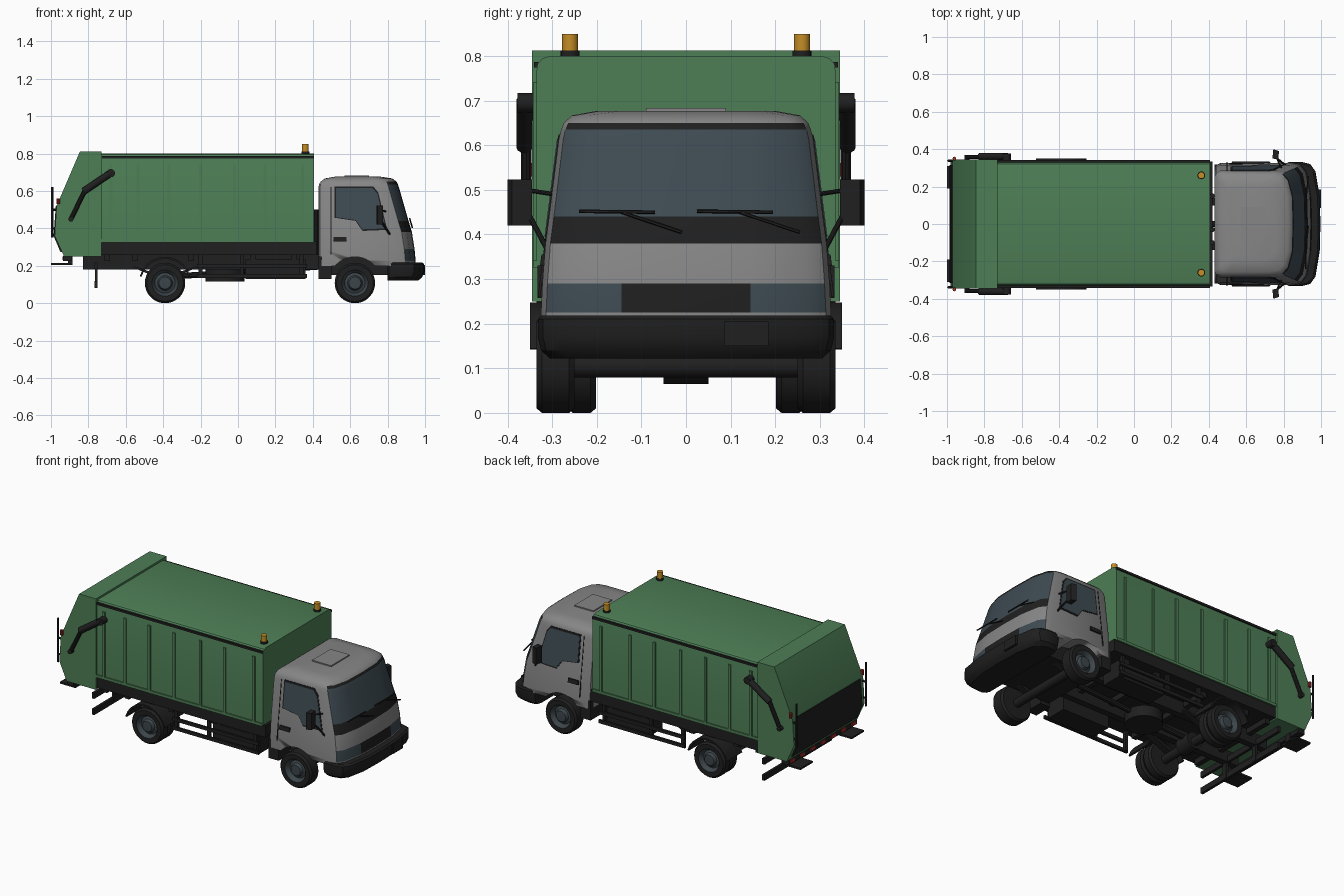
import bpy, bmesh, math
from mathutils import Vector, Matrix

if "Cube" in bpy.data.objects:
    bpy.data.objects.remove(bpy.data.objects["Cube"])


def material(name, r, g, b):
    m = bpy.data.materials.new(name)
    m.use_nodes = True
    m.diffuse_color = (r, g, b, 1)
    m.node_tree.nodes["Principled BSDF"].inputs["Base Color"].default_value = (r, g, b, 1)
    return m


GREEN = material("body_green", .075, .21, .092)
GREY = material("cab_grey", .24, .24, .24)
BLACK = material("trim_black", .014, .014, .014)
GLASS = material("glass_blue_grey", .048, .07, .085)
AMBER = material("beacon_amber", .55, .27, .02)
RED = material("marker_red", .35, .025, .02)
RIM = material("rim_steel", .045, .06, .068)


def finish(name, bm, mats, rule=None, smooth=True):
    bmesh.ops.recalc_face_normals(bm, faces=bm.faces)
    if rule:
        for f in bm.faces:
            f.material_index = rule(f.calc_center_median(), f.normal)
    me = bpy.data.meshes.new(name)
    bm.to_mesh(me)
    bm.free()
    ob = bpy.data.objects.new(name, me)
    bpy.context.collection.objects.link(ob)
    for m in mats:
        me.materials.append(m)
    if smooth:
        bpy.ops.object.select_all(action="DESELECT")
        ob.select_set(True)
        bpy.context.view_layer.objects.active = ob
        bpy.ops.object.shade_smooth_by_angle(angle=math.radians(32))
    return ob


def loft(name, rings, mats, rule=None):
    bm = bmesh.new()
    vs = [[bm.verts.new(p) for p in ring] for ring in rings]
    n = len(vs[0])
    for a, b in zip(vs, vs[1:]):
        for i in range(n):
            j = (i + 1) % n
            bm.faces.new((a[i], a[j], b[j], b[i]))
    bm.faces.new(vs[0])
    bm.faces.new(vs[-1])
    return finish(name, bm, mats, rule)


def box(name, x, y, z, mat):
    return loft(name, [[(x[0], y[0], h), (x[1], y[0], h), (x[1], y[1], h), (x[0], y[1], h)] for h in z], [mat])


def pair(name, x, y, z, mat):
    box(name + "_left", x, y, z, mat)
    box(name + "_right", x, (-y[1], -y[0]), z, mat)


def side_prism(name, pts, y0, y1, mat):
    return loft(name, [[(px, y, pz) for px, pz in pts] for y in (y0, y1)], [mat])


def bar(name, p, q, r, mat, sides=10):
    p, q = Vector(p), Vector(q)
    bm = bmesh.new()
    rot = (q - p).to_track_quat("Z", "Y").to_matrix().to_4x4()
    bmesh.ops.create_cone(bm, cap_ends=True, segments=sides, radius1=r, radius2=r, depth=(q - p).length,
                          matrix=Matrix.Translation((p + q) / 2) @ rot)
    return finish(name, bm, [mat])


def wheel(name, x, y, s, w):
    # revolved tyre, dished rim and hub; profile is (radius, outward offset)
    prof = [(0, -w), (.07, -w), (.098, -w), (.108, .012 - w), (.108, -.012), (.098, 0), (.07, -.001),
            (.064, -.008), (.054, -.028), (.04, -.022), (.032, -.004), (0, -.002)]
    bm = bmesh.new()
    vs = [bm.verts.new((x + r, y + s * o, .108)) for r, o in prof]
    es = [bm.edges.new(e) for e in zip(vs, vs[1:])]
    bmesh.ops.spin(bm, geom=vs + es, cent=(x, y, .108), axis=(0, 1, 0), angle=math.tau, steps=36)
    bmesh.ops.remove_doubles(bm, verts=bm.verts, dist=1e-4)

    def rule(c, n):
        return int(math.hypot(c.x - x, c.z - .108) < .068 and (c.y - y) * s > -w / 2)
    finish(name, bm, [BLACK, RIM], rule)


def section(xb, xf, hw, z):
    # plan outline with a bowed nose and rounded corners
    half = [(xf, 0), (xf - .004, .145), (xf - .027, hw * .85), (xf - .055, hw * .965), (xf - .1, hw),
            (xb + .03, hw), (xb + .008, hw - .012), (xb, hw - .035)]
    return [(a, b, z) for a, b in half] + [(a, -b, z) for a, b in half[:0:-1]]


# Cab shell with windscreen, grille and headlamps
levels = [(.43, .95, .325, .2), (.43, .95, .325, .225), (.43, .944, .322, .29), (.43, .93, .315, .38),
          (.43, .912, .307, .44), (.43, .862, .285, .615), (.433, .855, .28, .635), (.442, .848, .274, .65),
          (.465, .825, .256, .667), (.52, .76, .2, .677)]


def cab_rule(c, n):
    if n.x < .35 or n.z > .8:
        return 0
    if .225 < c.z < .29:
        return 2 if abs(c.y) < .145 else 1
    if n.x > .6 and .38 < c.z < .65:
        return 1 if .44 < c.z < .635 else 2
    return 0


cab = loft("cab", [section(*v) for v in levels], [GREY, GLASS, BLACK], cab_rule)
cutter = bar("wheel_arch_cutter", (.625, -.5, .108), (.625, .5, .108), .14, GREY, 40)
cutter.hide_render = True
cut = cab.modifiers.new("wheel_arch", "BOOLEAN")
cut.operation = "DIFFERENCE"
cut.solver = "EXACT"
cut.object = cutter
bpy.context.view_layer.objects.active = cab
bpy.ops.object.modifier_apply(modifier="wheel_arch")
bpy.data.objects.remove(cutter)
box("roof_hatch", (.57, .70), (-.09, .09), (.67, .684), GREY)
loft("bumper", [section(*v) for v in [(.80, .965, .305, .122), (.80, .985, .325, .14), (.80, .997, .332, .17),
                                      (.80, .995, .332, .21), (.80, .985, .325, .218)]], [BLACK])
box("number_plate", (.985, .999), (.085, .185), (.15, .205), BLACK)
box("engine_bay", (.44, .90), (-.2, .2), (.15, .28), BLACK)


def skin(z):
    return .315 - (z - .38) * .127


# Doors, mirrors and cab side trim
window = [(.525, .615), (.72, .615), (.745, .585), (.79, .4), (.665, .395), (.63, .445), (.525, .46)]
for s, side in ((1, "left"), (-1, "right")):
    def panel(name, pts, out, mat):
        loft(f"{name}_{side}", [[(x, s * (skin(z) + o), z) for x, z in pts] for o in (-.004, out)], [mat])
    cx = sum(p[0] for p in window) / len(window)
    cz = sum(p[1] for p in window) / len(window)
    panel("window_seal", [(cx + (x - cx) * 1.06, cz + (z - cz) * 1.08) for x, z in window], .002, BLACK)
    panel("door_window", window, .004, GLASS)
    panel("door_handle", [(.51, .33), (.58, .33), (.58, .355), (.51, .355)], .006, BLACK)
    panel("door_seam", [(.495, .26), (.499, .26), (.499, .62), (.495, .62)], .002, BLACK)
    loft(f"mirror_{side}", [[(x, s * y, z) for x, y in ((.74, .35), (.772, .345), (.775, .39), (.745, .4))]
                            for z in (.42, .523)], [BLACK])
    bar(f"mirror_arm_{side}", (.82, s * .305, .355), (.765, s * .35, .44), .006, BLACK)
    bar(f"mirror_stay_{side}", (.79, s * .295, .49), (.76, s * .36, .5), .005, BLACK)
    # Wipers
    ym = .115 if s > 0 else -.15
    bar(f"wiper_blade_{side}", (.918, ym - .09, .452), (.92, ym + .08, .45), .004, BLACK, 6)
    bar(f"wiper_arm_{side}", (.918, ym, .452), (.932, ym + .14, .405), .004, BLACK, 6)
pair("cab_step", (.43, .5), (.2, .318), (.13, .25), BLACK)
for y in (.15, -.03, -.1):
    bar("intake_pipe", (.418, y, .25), (.418, y, .5), .014, BLACK)

# Container with rounded roof edges
half = [(.335, .33), (.335, .768), (.331, .784), (.322, .795), (.305, .8)]
outline = half + [(-y, z) for y, z in reversed(half)]
loft("container", [[(x, y, z) for y, z in outline] for x in (-.74, .405)], [GREEN])
pair("roof_strip", (-.73, .405), (.325, .341), (.774, .787), BLACK)
pair("container_sill", (-.73, .405), (.32, .342), (.325, .342), GREEN)
for x in (-.68, -.535, -.37, -.2, -.02, .145, .345):
    pair("container_rib", (x - .008, x + .008), (.33, .343), (.34, .742), GREEN)
for s in (1, -1):
    bar("beacon_base", (.36, s * .26, .795), (.36, s * .26, .812), .021, BLACK, 20)
    bar("beacon", (.36, s * .26, .81), (.36, s * .26, .85), .018, AMBER, 20)

# Rear loading hopper
side_prism("hopper", [(-.845, .812), (-.73, .812), (-.73, .25), (-.93, .25), (-.98, .36), (-.97, .52)], -.345, .345, GREEN)
side_prism("loading_hatch", [(-.97, .36), (-.96, .52), (-.974, .522), (-.986, .36), (-.95, .275), (-.93, .275)],
           -.315, .315, BLACK)
box("rear_beam", (-.935, -.89), (-.335, .335), (.225, .252), BLACK)
for i in range(7):
    y = -.3 + i * .1
    box("reflector_stripe", (-.939, -.93), (y - .022, y + .022), (.23, .25), RED)
pair("rear_step", (-1, -.895), (.19, .31), (.203, .214), BLACK)
pair("step_bracket", (-.91, -.885), (.23, .27), (.205, .25), BLACK)
for s in (1, -1):
    bar("grab_rail", (-.993, s * .338, .35), (-.993, s * .338, .62), .006, BLACK)
    for z in (.4, .5):
        bar("grab_rail_bracket", (-.993, s * .338, z), (-.95, s * .338, z), .006, BLACK)
    bar("tail_lamp", (-.96, s * .35, .53), (-.96, s * .35, .56), .01, RED)
    bar("ram_cylinder", (-.678, s * .362, .698), (-.825, s * .362, .598), .019, BLACK, 14)
    bar("ram_rod", (-.82, s * .358, .6), (-.895, s * .358, .445), .012, BLACK)
    bar("ram_pivot", (-.68, s * .33, .695), (-.68, s * .378, .695), .022, BLACK, 14)
    bar("ram_foot", (-.893, s * .335, .45), (-.893, s * .37, .45), .014, BLACK, 14)

# Chassis, cross members and side guards
box("subframe", (-.73, .42), (-.333, .333), (.258, .33), BLACK)
pair("chassis_rail", (-.83, .9), (.1, .14), (.18, .26), BLACK)
for x in (-.7, -.55, -.25, .08, .3):
    box("cross_member", (x - .015, x + .015), (-.3, .3), (.225, .26), BLACK)
pair("tank", (.04, .36), (.17, .3), (.13, .235), BLACK)
for z in (.145, .2):
    pair("side_guard", (-.22, .37), (.315, .328), (z - .01, z + .01), BLACK)
for x in (-.2, .02, .34):
    pair("guard_post", (x - .01, x + .01), (.3, .318), (.135, .26), BLACK)
bar("spare_wheel", (-.07, 0, .115), (-.07, 0, .18), .105, BLACK, 32)
for z in (.1, .2):
    box("underrun_bar", (-.768, -.752), (-.33, .33), (z - .018, z + .018), BLACK)
pair("underrun_post", (-.765, -.75), (.11, .14), (.085, .23), BLACK)

# Axles, springs, wheels and rear mudguards
for x in (-.39, .625):
    bar("axle", (x, -.26, .105), (x, .26, .105), .026, BLACK, 14)
    for s in (1, -1):
        side_prism("leaf_spring", [(x - .17, .19), (x, .12), (x + .17, .19), (x + .17, .2), (x, .14), (x - .17, .2)],
                   s * .14, s * .18, BLACK)
bar("differential", (-.39, -.05, .115), (-.39, .05, .115), .05, BLACK, 16)
bar("drive_shaft", (-.39, 0, .14), (.5, 0, .2), .016, BLACK)
arc = [math.radians(a) for a in range(15, 166, 15)]
guard = [(-.39 + r * math.cos(a), .108 + r * math.sin(a)) for r, seq in ((.14, arc), (.13, arc[::-1])) for a in seq]
for s, side in ((1, "left"), (-1, "right")):
    wheel("front_wheel_" + side, .625, s * .335, s, .085)
    wheel("rear_outer_wheel_" + side, -.39, s * .335, s, .064)
    wheel("rear_inner_wheel_" + side, -.39, s * .266, s, .064)
    side_prism("mudguard_" + side, guard, s * .2, s * .35, BLACK)
